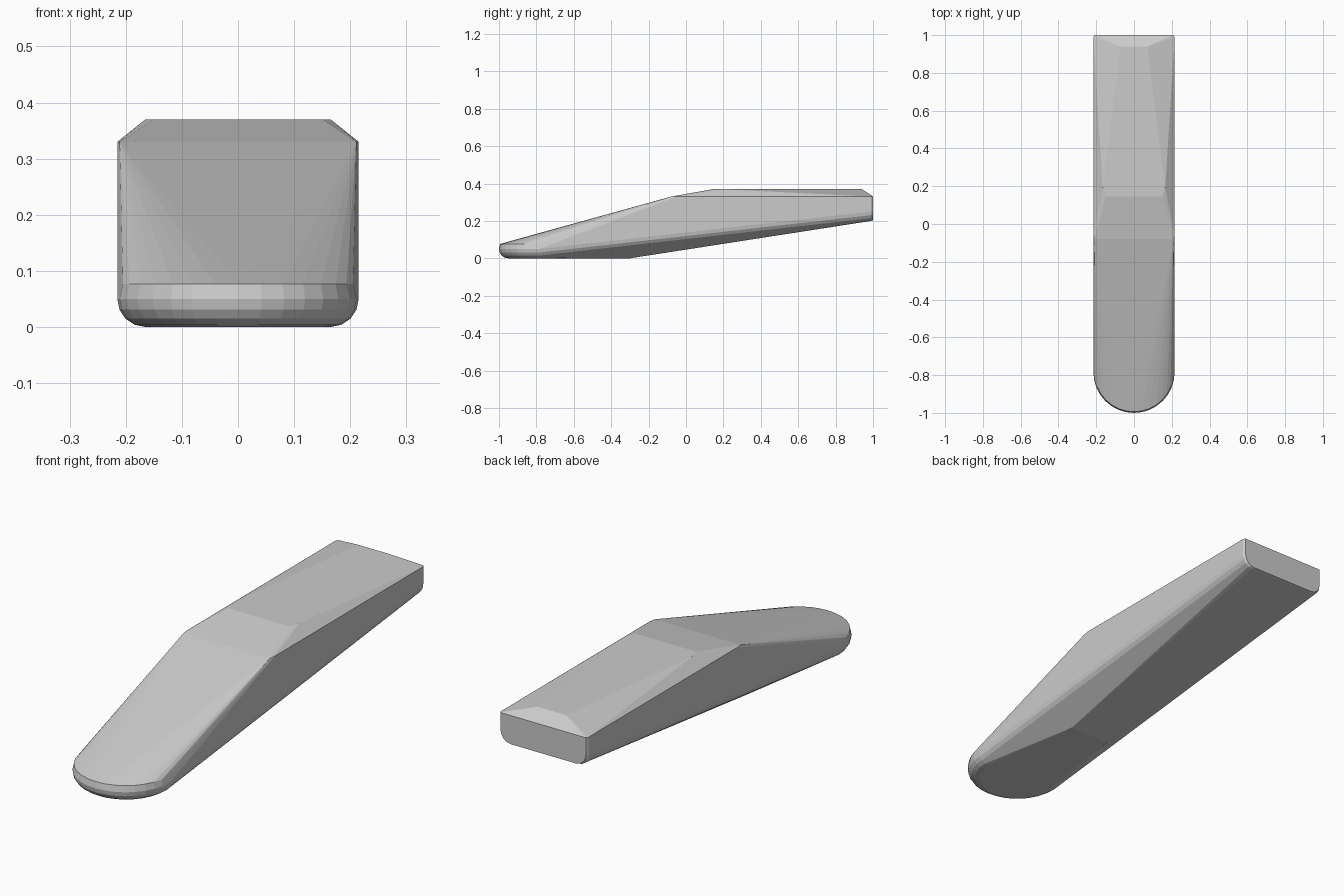
import bpy, bmesh
from math import sin, cos, pi, radians

if "Cube" in bpy.data.objects:
    bpy.data.objects.remove(bpy.data.objects["Cube"])

W = 0.215          # half width of the body
R = 0.05           # radius of the rounded lower edge
points = []


def mirrored(x, y, z):
    points.extend([(x, y, z), (-x, y, z)])


# Rounded nose: half-circle rings from the flat underside up to the rim
fillet = [(W - R + R * sin(a), R - R * cos(a)) for a in (i * pi / 8 for i in range(5))]
for r, z in fillet + [(W - 0.006, 0.077)]:
    for i in range(17):
        a = pi + pi * i / 16
        points.append((r * cos(a), -0.785 + r * sin(a), z))

# Underside crease where the bottom starts to rise
mirrored(0.10, -0.30, 0)

# Tail end: rounded lower corners with a tiny bevel around the end face
for inset, y in ((0, 0.99), (0.006, 1.0)):
    for r, z in fillet:
        mirrored(r - inset, y, 0.2 + z + inset / 2)
    mirrored(W - inset, y, 0.33)

# Shoulder ridge and raised top plate
mirrored(W - 0.004, -0.08, 0.33)
mirrored(W, -0.05, 0.33)
mirrored(0.15, 0.145, 0.37)
mirrored(0.165, 0.19, 0.37)
mirrored(0.07, 0.94, 0.37)

# Wrap the sections in one convex skin
bm = bmesh.new()
for p in points:
    bm.verts.new(p)
hull = bmesh.ops.convex_hull(bm, input=bm.verts[:])
loose = {v for v in hull["geom_interior"] + hull["geom_unused"] if isinstance(v, bmesh.types.BMVert)}
bmesh.ops.delete(bm, geom=list(loose), context="VERTS")
bmesh.ops.dissolve_limit(bm, angle_limit=radians(0.5), verts=bm.verts[:], edges=bm.edges[:])
bmesh.ops.recalc_face_normals(bm, faces=bm.faces[:])

mesh = bpy.data.meshes.new("wedge_body")
bm.to_mesh(mesh)
bm.free()
body = bpy.data.objects.new("wedge_body", mesh)
bpy.context.collection.objects.link(body)
